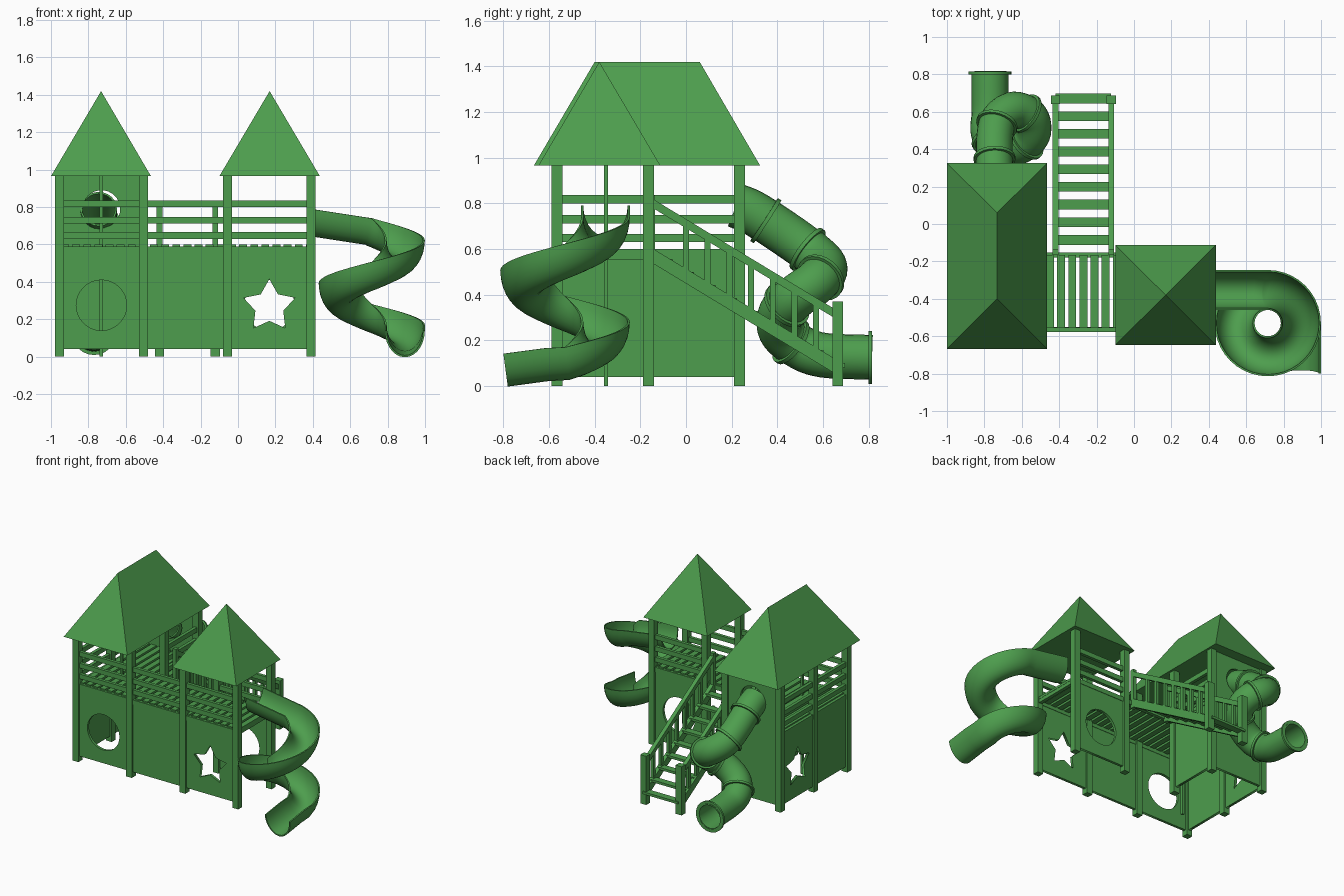
import bpy, bmesh
from math import sin, cos, pi, radians
from mathutils import Vector, Matrix

cube = bpy.data.objects.get("Cube")
if cube:
    bpy.data.objects.remove(cube, do_unlink=True)

green = bpy.data.materials.new("leaf green")
green.use_nodes = True
green.diffuse_color = (0.075, 0.34, 0.075, 1)
green.node_tree.nodes["Principled BSDF"].inputs["Base Color"].default_value = green.diffuse_color


def add(name, mesh):
    ob = bpy.data.objects.new(name, mesh)
    bpy.context.scene.collection.objects.link(ob)
    mesh.materials.clear()
    mesh.materials.append(green)
    return ob


def finish(name, bm):
    bmesh.ops.recalc_face_normals(bm, faces=bm.faces)
    mesh = bpy.data.meshes.new(name)
    bm.to_mesh(mesh)
    bm.free()
    return add(name, mesh)


def beams(name, items):
    """Bars from a to b, size (w, h, l); the ends stay upright when sloped along y."""
    bm = bmesh.new()
    for a, b, w, h in items:
        a, b = Vector(a), Vector(b)
        d = b - a
        if abs(d.x) + abs(d.y) < 1e-6:
            u, v = Vector((w / 2, 0, 0)), Vector((0, h / 2, 0))
        else:
            u = Vector((-d.y, d.x, 0)).normalized() * w / 2
            v = Vector((0, 0, h / 2))
        ring = [[bm.verts.new(p + u * i + v * j) for i, j in ((-1, -1), (1, -1), (1, 1), (-1, 1))]
                for p in (a, b)]
        for q in ring:
            bm.faces.new(q)
        for i in range(4):
            k = (i + 1) % 4
            bm.faces.new((ring[0][i], ring[0][k], ring[1][k], ring[1][i]))
    return finish(name, bm)


def hull(name, points):
    bm = bmesh.new()
    for p in points:
        bm.verts.new(p)
    bmesh.ops.convex_hull(bm, input=bm.verts)
    bmesh.ops.dissolve_limit(bm, angle_limit=0.01, verts=bm.verts, edges=bm.edges)
    return finish(name, bm)


def panel(name, a, b, z0, z1, hole=()):
    """Upright board between ground points a and b, with an optional cut-out."""
    a, b = Vector((*a, 0)), Vector((*b, 0))
    w = (b - a).length
    cu = bpy.data.curves.new(name, 'CURVE')
    cu.dimensions, cu.fill_mode, cu.extrude = '2D', 'BOTH', 0.01
    for pts in ([(-w / 2, z0), (w / 2, z0), (w / 2, z1), (-w / 2, z1)], hole):
        if pts:
            sp = cu.splines.new('POLY')
            sp.points.add(len(pts) - 1)
            for p, (x, y) in zip(sp.points, pts):
                p.co = (x, y, 0, 1)
            sp.use_cyclic_u = True
    tmp = bpy.data.objects.new(name + " outline", cu)
    bpy.context.scene.collection.objects.link(tmp)
    graph = bpy.context.evaluated_depsgraph_get()
    mesh = bpy.data.meshes.new_from_object(tmp.evaluated_get(graph))
    bpy.data.objects.remove(tmp, do_unlink=True)
    ob = add(name, mesh)
    d = (b - a).normalized()
    rot = Matrix((d, (0, 0, 1), d.cross(Vector((0, 0, 1))))).transposed().to_4x4()
    ob.matrix_world = Matrix.Translation((a + b) / 2) @ rot
    return ob


def circle(z, r, n=32):
    return [(r * cos(2 * pi * i / n), z + r * sin(2 * pi * i / n)) for i in range(n)]


def star(z, r):
    return [(k * cos(pi / 2 + pi * i / 5), z + k * sin(pi / 2 + pi * i / 5))
            for i in range(10) for k in [r if i % 2 == 0 else r * 0.54]]


def sweep(name, path, profile, closed, thick):
    bm = bmesh.new()
    rows = []
    for i, p in enumerate(path):
        t = (path[min(i + 1, len(path) - 1)] - path[max(i - 1, 0)]).normalized()
        side = t.cross(Vector((0, 0, 1))).normalized()
        up = side.cross(t)
        rows.append([bm.verts.new(p + side * x + up * y) for x, y in profile])
    n = len(profile)
    for r, s in zip(rows, rows[1:]):
        for j in range(n if closed else n - 1):
            k = (j + 1) % n
            bm.faces.new((r[j], r[k], s[k], s[j]))
    ob = finish(name, bm)
    mod = ob.modifiers.new("wall", 'SOLIDIFY')
    mod.thickness, mod.offset = thick, 0
    bpy.ops.object.select_all(action='DESELECT')
    bpy.context.view_layer.objects.active = ob
    ob.select_set(True)
    bpy.ops.object.modifier_apply(modifier="wall")
    bpy.ops.object.shade_smooth_by_angle(angle=radians(40))
    return ob


def spline(points, steps):
    """Smooth path through the points."""
    p = [Vector(q) for q in points]
    p = [2 * p[0] - p[1]] + p + [2 * p[-1] - p[-2]]
    out = []
    for a, b, c, d in zip(p, p[1:], p[2:], p[3:]):
        for s in range(steps):
            t = s / steps
            out.append(0.5 * (2 * b + (c - a) * t + (2 * a - 5 * b + 4 * c - d) * t * t
                              + (3 * b - a - 3 * c + d) * t ** 3))
    return out + [p[-2]]


# Tower grid lines
L, M, N, R = -0.955, -0.505, -0.055, 0.39
F, C, B = -0.565, -0.165, 0.235
EAVE, FLOOR = 0.97, 0.6

# Posts
spots = [(x, y) for x in (L, M) for y in (F, C, B)] + [(x, y) for x in (N, R) for y in (F, C)]
beams("tower_posts", [((x, y, 0), (x, y, EAVE), 0.048, 0.048) for x, y in spots])

# Lower wall panels
hole, cut = circle(0.275, 0.135), star(0.27, 0.145)
for name, a, b, shape in (
        ("front_panel_large", (L, F), (M, F), hole), ("front_panel_bridge", (M, F), (N, F), ()),
        ("front_panel_small", (N, F), (R, F), cut), ("back_panel_small", (N, C), (R, C), hole),
        ("left_panel_front", (L, F), (L, C), ()), ("left_panel_back", (L, C), (L, B), cut),
        ("right_panel_large", (M, C), (M, B), ())):
    panel(name, a, b, 0.04, 0.555, shape)
panel("back_wall_large", (L, B), (M, B), 0.04, EAVE, circle(0.79, 0.1))

# Floor beams and guard rails
closed = [((L, F), (R, F)), ((L, F), (L, B)), ((M, C), (M, B)), ((N, C), (R, C))]
edges = closed + [((M, C), (N, C)), ((R, F), (R, C))]
beams("floor_beams", [((*a, 0.572), (*b, 0.572), 0.026, 0.035) for a, b in edges])
beams("guard_rails", [((*a, z), (*b, z), 0.024, 0.036)
                      for a, b in closed for z in (0.648, 0.73, 0.818)])

# Slatted floors
slats = []
x = L + 0.03
while x < R:
    back = B if x < M else C
    slats.append(((x, F, FLOOR - 0.01), (x, back, FLOOR - 0.01), 0.042, 0.018))
    x += 0.0595
beams("floor_slats", slats)

# Roofs
hull("large_roof", [(x, y, 0.965) for x in (-1, -0.465) for y in (-0.667, 0.325)]
     + [(-0.732, -0.4, 1.42), (-0.732, 0.06, 1.42)])
hull("small_roof", [(x, y, 0.965) for x in (-0.1, 0.438) for y in (-0.647, -0.112)]
     + [(0.169, -0.38, 1.42)])

# Climbing pole
beams("climbing_pole", [((-0.732, -0.35, 0), (-0.732, -0.35, EAVE), 0.018, 0.018)])

# Stairs
SLOPE = -0.605


def stair_z(y, z):
    return z + SLOPE * (y + 0.13)


sides = (-0.42, -0.122)
top, low = -0.16, 0.66
beams("stair_handrails", [((x, top, stair_z(top, 0.79)), (x, low, stair_z(low, 0.79)), 0.03, 0.04)
                          for x in sides])
beams("stair_stringers", [((x, top, stair_z(top, 0.56)), (x, low, stair_z(low, 0.56)), 0.03, 0.065)
                          for x in sides])
ys = [0.0 + 0.095 * i for i in range(7)]
beams("stair_balusters", [((x, y, stair_z(y, 0.56)), (x, y, stair_z(y, 0.79)), 0.022, 0.026)
                          for x in sides for y in ys])
beams("stair_end_posts", [((x, 0.665, 0), (x, 0.665, 0.37), 0.05, 0.046) for x in sides]
      + [((x, -0.15, 0.53), (x, -0.15, 0.835), 0.03, 0.03) for x in sides])
beams("stair_treads", [((sides[0], y, stair_z(y, 0.575)), (sides[1], y, stair_z(y, 0.575)), 0.052, 0.018)
                       for y in [-0.085 + 0.0945 * i for i in range(9)]])

# Enclosed tube slide with joint rings
tube = spline([(-0.745, 0.22, 0.79), (-0.745, 0.3, 0.755), (-0.745, 0.46, 0.65), (-0.72, 0.56, 0.575),
               (-0.64, 0.61, 0.515), (-0.555, 0.57, 0.455), (-0.545, 0.48, 0.39), (-0.62, 0.415, 0.32),
               (-0.72, 0.415, 0.24), (-0.775, 0.49, 0.175), (-0.77, 0.6, 0.135), (-0.77, 0.815, 0.125)], 6)
sweep("tube_slide", tube, circle(0, 0.093, 24), True, 0.01)
for i in (8, 16, 28, 39, 52):
    mid, t = tube[i], (tube[i + 1] - tube[i - 1]).normalized() * 0.009
    sweep("tube_ring", [mid - t, mid + t], circle(0, 0.103, 24), True, 0.018)
end = tube[-1]
sweep("tube_end_flange", [end - Vector((0, 0.015, 0)), end], circle(0, 0.104, 24), True, 0.024)

# Open spiral slide
cx, cy, rad = 0.715, -0.53, 0.177
path = [Vector((R + (cx - R) * i / 6, cy + rad, 0.79 - 0.05 * i / 6)) for i in range(6)]
for i in range(51):
    f = i / 50
    a = pi / 2 - f * 2.5 * pi
    z = 0.74 - 0.59 * f + 0.02 * f * f
    path.append(Vector((cx + rad * cos(a), cy + rad * sin(a), z)))
path += [Vector((cx + rad, y, 0.165 - 0.012 * k)) for k, y in enumerate((-0.62, -0.71, -0.8))]
trough = [(0.102 * cos(pi + pi * i / 14), 0.14 * sin(pi + pi * i / 14)) for i in range(15)]
sweep("spiral_slide", path, trough, False, 0.01)
